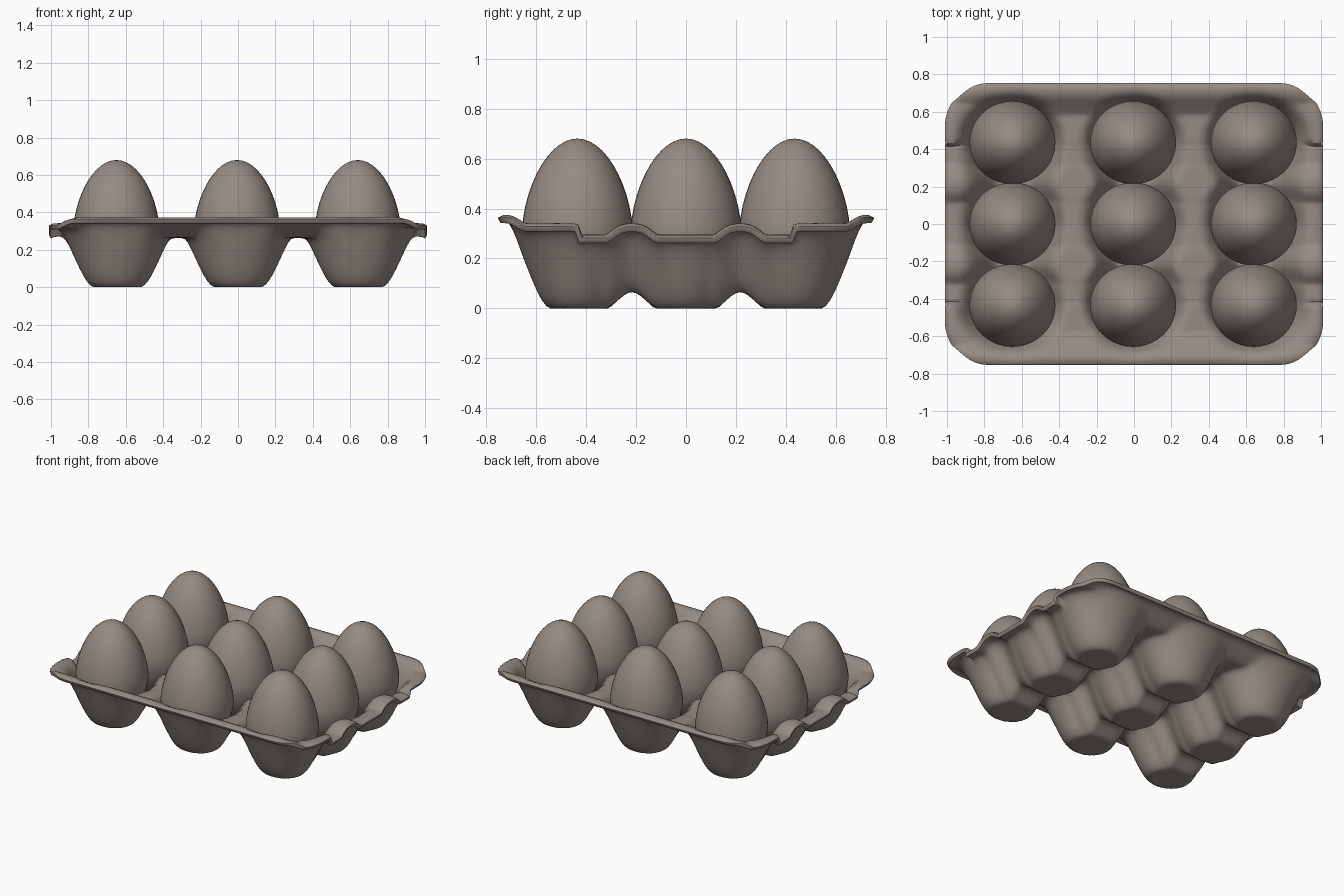
import bpy, bmesh, math

cube = bpy.data.objects.get("Cube")
if cube:
    bpy.data.objects.remove(cube)

COLS = (-0.645, 0.0, 0.645)
ROWS = (-0.435, 0.0, 0.435)
HALF_X, HALF_Y, CORNER = 1.0, 0.742, 0.22


def make_material(name, rgb):
    mat = bpy.data.materials.new(name)
    mat.use_nodes = True
    mat.diffuse_color = (*rgb, 1)
    mat.node_tree.nodes["Principled BSDF"].inputs["Base Color"].default_value = (*rgb, 1)
    return mat


pulp = make_material("warm grey pulp", (0.30, 0.26, 0.23))


def finish(name, bm):
    mesh = bpy.data.meshes.new(name)
    bm.to_mesh(mesh)
    bm.free()
    mesh.materials.append(pulp)
    obj = bpy.data.objects.new(name, mesh)
    bpy.context.collection.objects.link(obj)
    for face in mesh.polygons:
        face.use_smooth = True
    return obj


def ramp(v, low, high):
    t = min(max((v - low) / (high - low), 0), 1)
    return t * t * (3 - 2 * t)


def soft_min(a, b, k=0.03):
    h = max(k - abs(a - b), 0) / k
    return min(a, b) - h * h * k / 4


def edge_distance(x, y):
    """Distance inwards from the rounded rectangular outline."""
    qx, qy = abs(x) - HALF_X + CORNER, abs(y) - HALF_Y + CORNER
    return CORNER - math.hypot(max(qx, 0), max(qy, 0)) - min(max(qx, qy), 0)


def underside(x, y):
    dx = min(abs(x - c) for c in COLS)
    dy = min(abs(y - r) for r in ROWS)
    # Round cups
    z = 0.32 * ramp(math.hypot(dx, dy * 1.15), 0.12, 0.34)
    # Low saddles joining the cups of each column
    if abs(y) < ROWS[2]:
        saddle = 0.065 * ramp(0.11 - abs(abs(y) - 0.217), 0, 0.11)
        z = soft_min(z, saddle + 0.27 * ramp(dx, 0.08, 0.30))
    # Ridges between columns, rising to the flange
    d = edge_distance(x, y)
    z = soft_min(z, 0.265 + 0.06 * ramp(0.17 - d, 0, 0.12), 0.02)
    # Raised front and back lips with a slightly rolled edge
    z += 0.033 * ramp(abs(y), 0.64, 0.72)
    return max(z, 0) - 0.01 * ramp(0.02 - d, 0, 0.02)


def to_outline(x, y):
    """Pull a point of the full rectangle inside the rounded outline."""
    t = max(abs(x) / HALF_X, abs(y) / HALF_Y)
    if t < 1e-6:
        return x, y
    bx, by = x / t, y / t
    low, high = 0.5, 1.0
    for _ in range(24):
        mid = (low + high) / 2
        if edge_distance(bx * mid, by * mid) >= 0:
            low = mid
        else:
            high = mid
    s = 1 + (high - 1) * t ** 4
    return x * s, y * s


# Moulded tray
bm = bmesh.new()
bmesh.ops.create_grid(bm, x_segments=120, y_segments=90, size=1)
for v in bm.verts:
    x, y = to_outline(v.co.x * HALF_X, v.co.y * HALF_Y)
    v.co = (x, y, underside(x, y))
bmesh.ops.recalc_face_normals(bm, faces=bm.faces)
if sum(f.normal.z for f in bm.faces) < 0:
    bmesh.ops.reverse_faces(bm, faces=bm.faces)
tray = finish("tray", bm)
shell = tray.modifiers.new("thickness", "SOLIDIFY")
shell.thickness, shell.offset = 0.025, 1
edge = tray.modifiers.new("rounded rim", "BEVEL")
edge.width, edge.segments = 0.008, 2
edge.limit_method, edge.angle_limit = "ANGLE", math.radians(60)

# Eggs, pointed end up
ROW_NAMES = ("front", "middle", "back")
COL_NAMES = ("right", "centre", "left")
for j, cy in enumerate(ROWS):
    for i, cx in enumerate(COLS):
        bm = bmesh.new()
        bmesh.ops.create_uvsphere(bm, u_segments=40, v_segments=24, radius=1)
        for v in bm.verts:
            h = v.co.z
            taper = 1 - 0.12 * max(h, 0)
            height = 0.36 if h > 0 else 0.27
            v.co = (v.co.x * 0.23 * taper, v.co.y * 0.222 * taper, 0.32 + h * height)
        egg = finish(f"egg_{ROW_NAMES[j]}_{COL_NAMES[i]}", bm)
        egg.location = (cx - 0.005, cy, 0)
